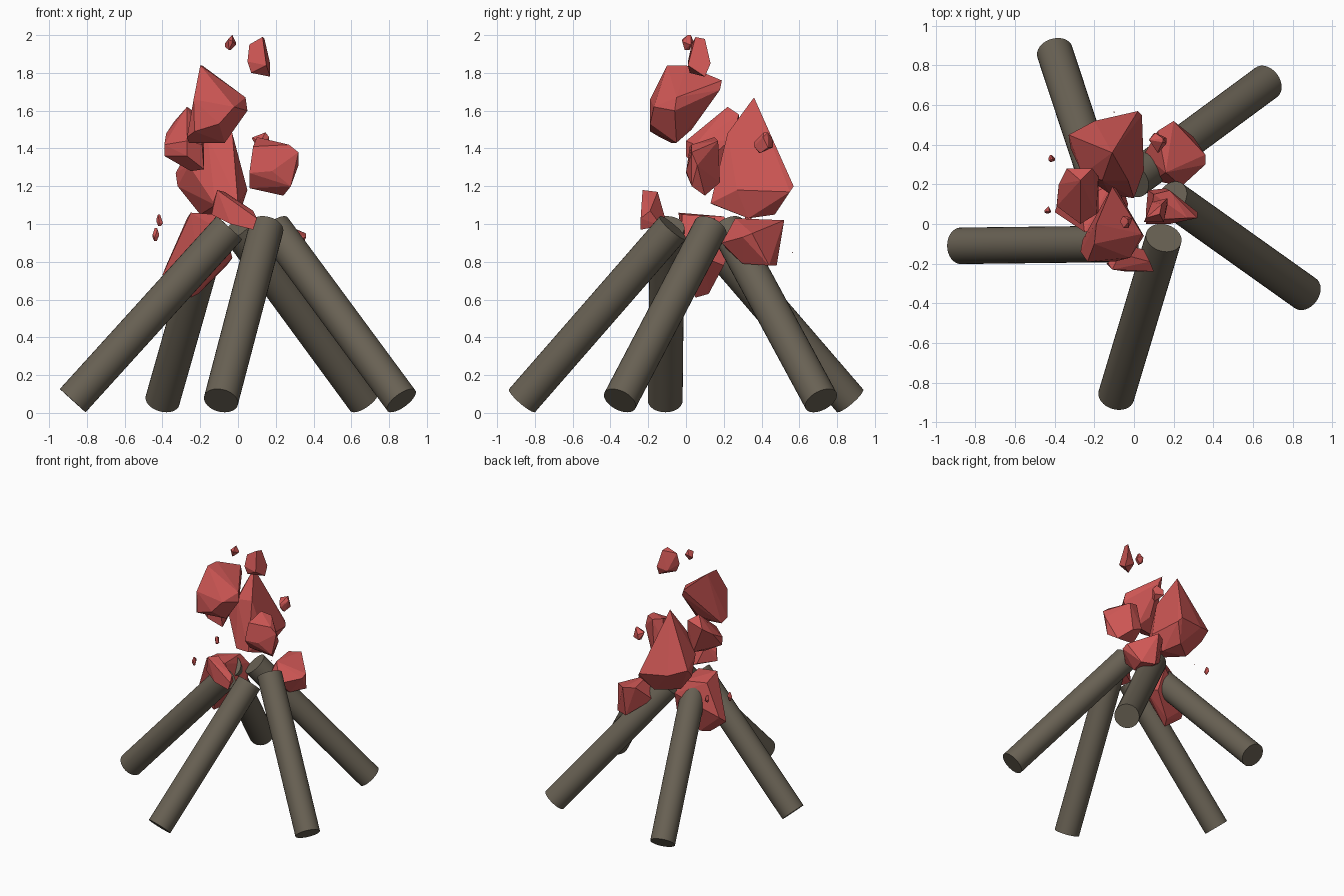
import bpy
import bmesh
import random
from math import radians
from mathutils import Vector

default_cube = bpy.data.objects.get("Cube")
if default_cube:
    bpy.data.objects.remove(default_cube, do_unlink=True)


def make_material(name, colour):
    material = bpy.data.materials.new(name)
    material.use_nodes = True
    material.diffuse_color = colour
    shader = next(n for n in material.node_tree.nodes if n.type == "BSDF_PRINCIPLED")
    shader.inputs["Base Color"].default_value = colour
    return material


bark = make_material("dark_bark", (.14, .12, .088, 1))
ember = make_material("flame_red", (.62, .095, .09, 1))


def log(name, foot, head, radius=.092):
    """Round log running between the centres of its two flat ends."""
    foot, head = Vector(foot), Vector(head)
    axis = head - foot
    bpy.ops.mesh.primitive_cylinder_add(vertices=32, radius=radius, depth=axis.length,
                                        location=(foot + head) / 2)
    obj = bpy.context.object
    obj.name = obj.data.name = name
    obj.rotation_euler = axis.to_track_quat("Z", "Y").to_euler()
    obj.data.materials.append(bark)
    bpy.ops.object.shade_smooth_by_angle(angle=radians(40))
    return obj


def chunk(name, *points):
    """Flat-faced convex rock wrapped around its corner points."""
    bm = bmesh.new()
    for point in points:
        bm.verts.new(point)
    hull = bmesh.ops.convex_hull(bm, input=bm.verts)
    unused = set(hull["geom_interior"]) | set(hull["geom_unused"])
    loose = [v for v in unused if isinstance(v, bmesh.types.BMVert)]
    bmesh.ops.delete(bm, geom=loose, context="VERTS")
    # Merge nearly level neighbours into larger facets
    bmesh.ops.dissolve_limit(bm, angle_limit=radians(7), verts=bm.verts, edges=bm.edges)
    bmesh.ops.recalc_face_normals(bm, faces=bm.faces)
    mesh = bpy.data.meshes.new(name)
    bm.to_mesh(mesh)
    bm.free()
    mesh.materials.append(ember)
    obj = bpy.data.objects.new(name, mesh)
    bpy.context.collection.objects.link(obj)
    return obj


def spark(name, centre, size, seed):
    """Tiny irregular shard filling a box of the given size."""
    rng = random.Random(seed)
    corners = []
    for axis in range(3):
        for sign in (-1, 1):
            # One pair of nearby corners on each side of the box
            for _ in range(2):
                offset = Vector(rng.uniform(-.6, .6) for _ in range(3))
                offset[axis] = sign
                corners.append(Vector(c + o * s / 2 for c, o, s in zip(centre, offset, size)))
    return chunk(name, *corners)


# Five logs leaning together in a swirl
low, high = .065, .98
log("left_side_log", (-.875, -.11, low), (-.045, -.10, high))
log("front_log", (-.09, -.868, low), (.15, -.07, high))
log("right_side_log", (.865, -.35, low), (.19, .13, high))
log("back_right_log", (.668, .715, low), (-.003, .22, high))
log("back_left_log", (-.40, .868, low), (-.14, .08, high))

# Large flame chunks
chunk("upper_flame",
      (-.2, -.1, 1.84), (-.19, 0, 1.84), (-.11, .19, 1.76), (-.09, .18, 1.71),
      (.04, -.05, 1.67), (.05, -.06, 1.6), (-.235, -.19, 1.66), (-.1, -.19, 1.53),
      (-.23, -.19, 1.49), (-.27, -.14, 1.46), (-.07, -.05, 1.43),
      (-.26, -.08, 1.43), (-.13, .03, 1.5), (-.02, -.17, 1.62))

chunk("middle_back_flame",
      (-.11, .36, 1.67), (.02, .57, 1.2), (.04, .55, 1.17), (-.2, .52, 1.22),
      (-.33, .45, 1.27), (-.32, .38, 1.2), (.05, .27, 1.18), (0, .13, 1.11),
      (-.12, .15, 1.1), (-.2, .35, 1.05), (-.05, .47, 1.05), (-.03, .22, 1.48),
      (-.16, .22, 1.46), (-.26, .25, 1.31), (0, .33, 1.03))

chunk("middle_left_flame",
      (-.27, .22, 1.62), (-.21, .28, 1.58), (-.34, .28, 1.54), (-.38, .2, 1.48),
      (-.39, .09, 1.42), (-.39, .1, 1.36), (-.27, 0, 1.44), (-.27, 0, 1.36),
      (-.19, .05, 1.42), (-.18, .06, 1.29), (-.25, .1, 1.28),
      (-.18, .24, 1.45), (-.24, .25, 1.32))

chunk("middle_right_flame",
      (.1, .15, 1.46), (.08, .02, 1.41), (.06, 0, 1.27), (.06, .06, 1.19),
      (.07, .17, 1.26), (.18, .17, 1.44), (.27, .03, 1.42), (.32, .03, 1.38),
      (.32, .06, 1.31), (.28, .03, 1.2), (.24, .1, 1.15), (.18, 0, 1.28),
      (.16, .18, 1.22))

chunk("lower_left_flame",
      (-.25, -.04, 1.06), (-.1, -.02, 1.05), (-.12, .2, 1.04), (-.27, .12, 1.03),
      (-.38, .12, .78), (-.4, .06, .73), (-.25, .05, .61), (-.21, .12, .63),
      (-.06, .2, .78), (-.03, .1, .82), (-.08, .26, .95), (-.2, 0, .75),
      (-.06, -.02, .95))

chunk("lower_right_flame",
      (.12, .47, 1.02), (.2, .52, 1.02), (.16, .26, 1.03), (.36, .35, .95),
      (.36, .3, .93), (.24, .19, .9), (.1, .22, .86), (.2, .48, .78),
      (.3, .44, .78), (.25, .3, .79), (.05, .35, .9))

# Smaller flame chunks
chunk("front_flame",
      (-.11, -.23, 1.18), (-.07, -.15, 1.17), (-.14, -.2, 1.05), (-.13, -.2, 1.12),
      (.08, -.19, 1.07), (.1, -.24, 1.03), (.08, -.24, .97), (-.04, -.24, 1),
      (-.02, -.11, 1.03), (.05, -.13, .99))

chunk("top_flame",
      (.06, .03, 1.95), (.13, .05, 1.99), (.14, .1, 1.98), (.17, .13, 1.85),
      (.17, .1, 1.78), (.07, .02, 1.8), (.05, .01, 1.86), (.15, .01, 1.84),
      (.09, .11, 1.83))

# Floating sparks
spark("top_spark", (-.04, .01, 1.96), (.06, .06, .08), 3)
spark("back_spark", (.12, .41, 1.43), (.09, .1, .11), 5)
spark("left_back_spark", (-.415, .33, 1.02), (.035, .035, .06), 7)
spark("left_front_spark", (-.435, .07, .945), (.035, .035, .07), 9)
spark("tiny_back_spark", (-.1, .565, .85), (.006, .006, .006), 11)
